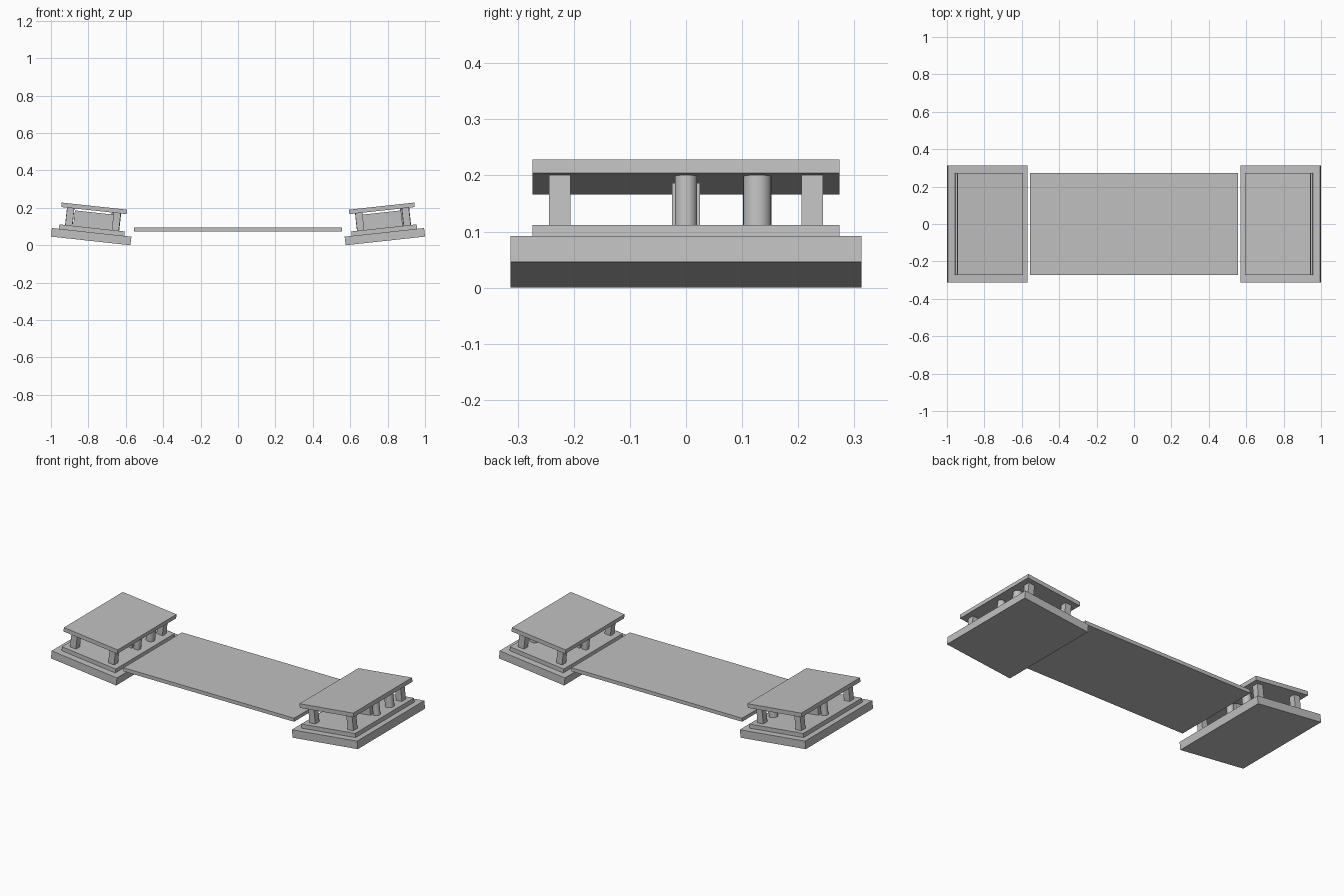
import bpy
import math
from mathutils import Matrix

cube = bpy.data.objects.get("Cube")
if cube:
    bpy.data.objects.remove(cube, do_unlink=True)

stone = bpy.data.materials.new("grey stone")
stone.use_nodes = True
GREY = (0.53, 0.53, 0.53, 1)
stone.diffuse_color = GREY
stone.node_tree.nodes["Principled BSDF"].inputs["Base Color"].default_value = GREY

TILT = math.radians(6.2)


def finish(name, frame):
    ob = bpy.context.object
    ob.name = name
    ob.data.materials.append(stone)
    ob.matrix_world = frame @ ob.matrix_world
    return ob


def box(name, frame, x, y, z):
    """Box given by its (low, high) range on each axis."""
    bpy.ops.mesh.primitive_cube_add(size=1)
    ob = bpy.context.object
    ranges = (x, y, z)
    mid = [(a + b) / 2 for a, b in ranges]
    size = [abs(b - a) for a, b in ranges]
    ob.data.transform(Matrix.Translation(mid) @ Matrix.Diagonal((*size, 1)))
    return finish(name, frame)


def post(name, frame, x, y, radius, z):
    """Round upright post."""
    bpy.ops.mesh.primitive_cylinder_add(vertices=32, radius=radius, depth=z[1] - z[0])
    bpy.context.object.data.transform(Matrix.Translation((x, y, sum(z) / 2)))
    bpy.ops.object.shade_smooth_by_angle()
    return finish(name, frame)


# Flat deck between the two pavilions
box("deck", Matrix(), (-0.556, 0.556), (-0.272, 0.272), (0.073, 0.094))

# Two tilted pavilions; local x runs outwards from the inner bottom edge
STOREY = (0.07, 0.163)
for side, label in ((1, "left"), (-1, "right")):
    frame = Matrix.Translation((side * 0.575, 0, 0)) @ Matrix.Rotation(-side * TILT, 4, "Y")

    def span(a, b):
        return (side * a, side * b)

    # Stepped base and roof slab
    box(label + "_base", frame, span(0, 0.4275), (-0.313, 0.313), (0, 0.046))
    box(label + "_step", frame, span(0.038, 0.39), (-0.274, 0.274), (0.046, 0.07))
    box(label + "_roof", frame, span(0.038, 0.39), (-0.274, 0.274), (0.163, 0.187))

    # Square corner columns
    for u in (0.089, 0.339):
        for y in (-0.225, 0.225):
            box(label + "_corner_column", frame, span(u - 0.019, u + 0.019),
                (y - 0.019, y + 0.019), STOREY)
        # Round post in the middle of each long side
        post(label + "_middle_post", frame, side * u, 0, 0.02, STOREY)

    # Low central block
    box(label + "_central_block", frame, span(0.108, 0.315), (-0.025, 0.025), (0.07, 0.153))

    # Thicker single post on the +x side of each pavilion
    u = 0.335 if side > 0 else 0.093
    post(label + "_thick_post", frame, side * u, 0.127, 0.025, STOREY)
